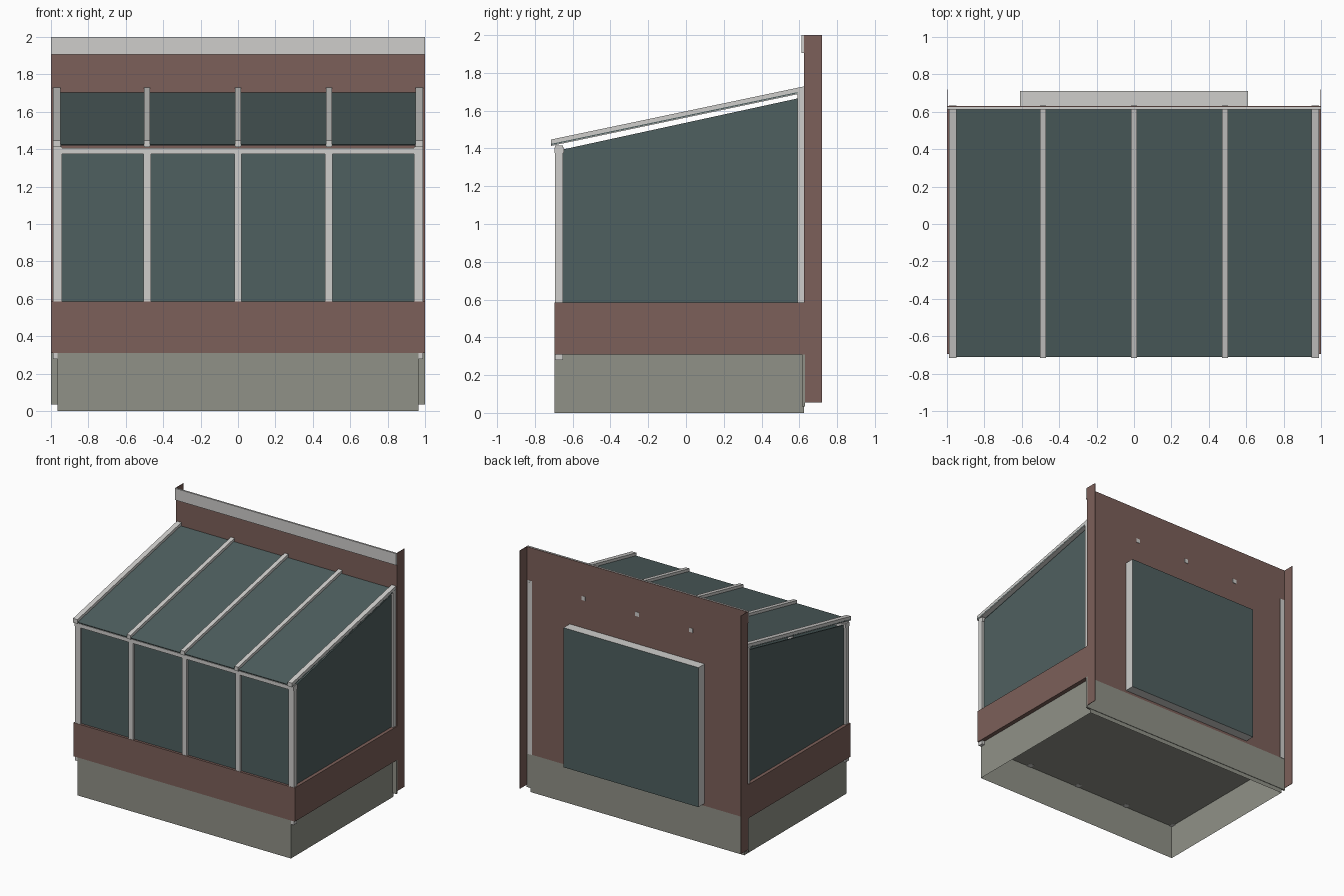
import bpy
import bmesh

if "Cube" in bpy.data.objects:
    bpy.data.objects.remove(bpy.data.objects["Cube"])


def material(name, rgb):
    m = bpy.data.materials.new(name)
    m.use_nodes = True
    m.diffuse_color = (*rgb, 1)
    m.node_tree.nodes["Principled BSDF"].inputs["Base Color"].default_value = (*rgb, 1)
    return m


BRICK = material("red brown brick", (0.2, 0.115, 0.1))
GLASS = material("dark teal glass", (0.078, 0.116, 0.116))
STONE = material("grey stone", (0.28, 0.285, 0.245))
FRAME = material("light grey frame", (0.62, 0.615, 0.6))


def prism(name, x0, x1, profile, mat, back_mat=None, open_bottom=False):
    """Extrude a side profile of (y, z) points from x0 to x1."""
    bm = bmesh.new()
    a = [bm.verts.new((x0, y, z)) for y, z in profile]
    b = [bm.verts.new((x1, y, z)) for y, z in profile]
    bm.faces.new(a)
    bm.faces.new(b[::-1])
    n = len(profile)
    for i in range(n):
        j = (i + 1) % n
        bm.faces.new((a[i], b[i], b[j], a[j]))
    bmesh.ops.recalc_face_normals(bm, faces=bm.faces)
    for f in list(bm.faces):
        f.normal_update()
        if back_mat and f.normal.y > 0.9:
            f.material_index = 1
        if open_bottom and f.normal.z < -0.9:
            bm.faces.remove(f)
    me = bpy.data.meshes.new(name)
    bm.to_mesh(me)
    bm.free()
    me.materials.append(mat)
    if back_mat:
        me.materials.append(back_mat)
    ob = bpy.data.objects.new(name, me)
    bpy.context.collection.objects.link(ob)
    return ob


def box(name, x0, x1, y0, y1, z0, z1, mat, **kw):
    return prism(name, x0, x1, [(y0, z0), (y1, z0), (y1, z1), (y0, z1)], mat, **kw)


FRONT, BACK, SILL, BASE = -0.695, 0.626, 0.585, 0.31


def roof_z(y):
    """Height of the top of the rafters."""
    return 1.447 + 0.21 * (y + 0.715)


def sloped(name, x0, x1, y0, y1, top, bottom, mat):
    """Sheet or bar that follows the roof, offsets measured below the rafter tops."""
    return prism(name, x0, x1, [(y0, roof_z(y0) - bottom), (y1, roof_z(y1) - bottom),
                                (y1, roof_z(y1) - top), (y0, roof_z(y0) - top)], mat)


# Hollow base with floor
box("base", -0.965, 0.965, FRONT, BACK, 0, BASE, STONE, open_bottom=True)
box("floor", -0.96, 0.96, FRONT + 0.005, BACK - 0.005, 0.28, 0.3, STONE)

# House wall behind, with its plinth, coping strip and door
box("wall_plinth", -1, 1, 0.615, 0.63, 0.035, BASE, STONE)
box("house_wall", -1, 1, BACK, 0.63, BASE, 1.998, BRICK)
box("coping_strip", -1, 1, 0.612, BACK, 1.905, 2, FRAME)
box("door_box", -0.61, 0.61, 0.628, 0.71, 0.33, 1.47, FRAME, back_mat=GLASS)

# Low brick wall
box("front_brick", -1, 1, FRONT, FRONT + 0.06, BASE, SILL, BRICK)

# Paired side parts
for side, s in (("left", 1), ("right", -1)):
    def span(a, b):
        return sorted((s * a, s * b))

    box(side + "_brick", *span(0.94, 1), FRONT + 0.06, BACK, BASE, SILL, BRICK)
    box(side + "_wall_return", *span(0.996, 1), BACK, 0.72, 0.055, 2, BRICK)
    box(side + "_back_post", *span(0.95, 0.99), 0.59, 0.634, BASE, 1.715, FRAME)
    y0, y1 = -0.65, 0.592
    prism(side + "_glass", *span(0.962, 0.972),
          [(y0, SILL - 0.01), (y1, SILL - 0.01), (y1, 1.665), (y0, 1.395)], GLASS)

# Front glazing and eaves beam
box("front_glass", -0.94, 0.94, -0.675, -0.665, SILL - 0.01, 1.38, GLASS)
box("eaves_beam", -0.99, 0.99, FRONT, -0.645, 1.375, 1.406, FRAME)

# Posts and rafters
for i, x in enumerate((-0.965, -0.484, 0, 0.484, 0.965)):
    end = abs(x) > 0.9
    w = 0.025 if end else 0.02
    box(f"front_post_{i + 1}", x - w, x + w, FRONT + 0.002, -0.65, 0.279,
        1.415 if end else 1.38, FRAME)
    r = x * 1.005
    w = 0.02 if end else 0.017
    sloped(f"rafter_{i + 1}", r - w, r + w, -0.716, 0.633, 0, 0.034, FRAME)

# Roof glass
sloped("roof_glass", -0.99, 0.99, -0.712, 0.618, 0.023, 0.029, GLASS)
